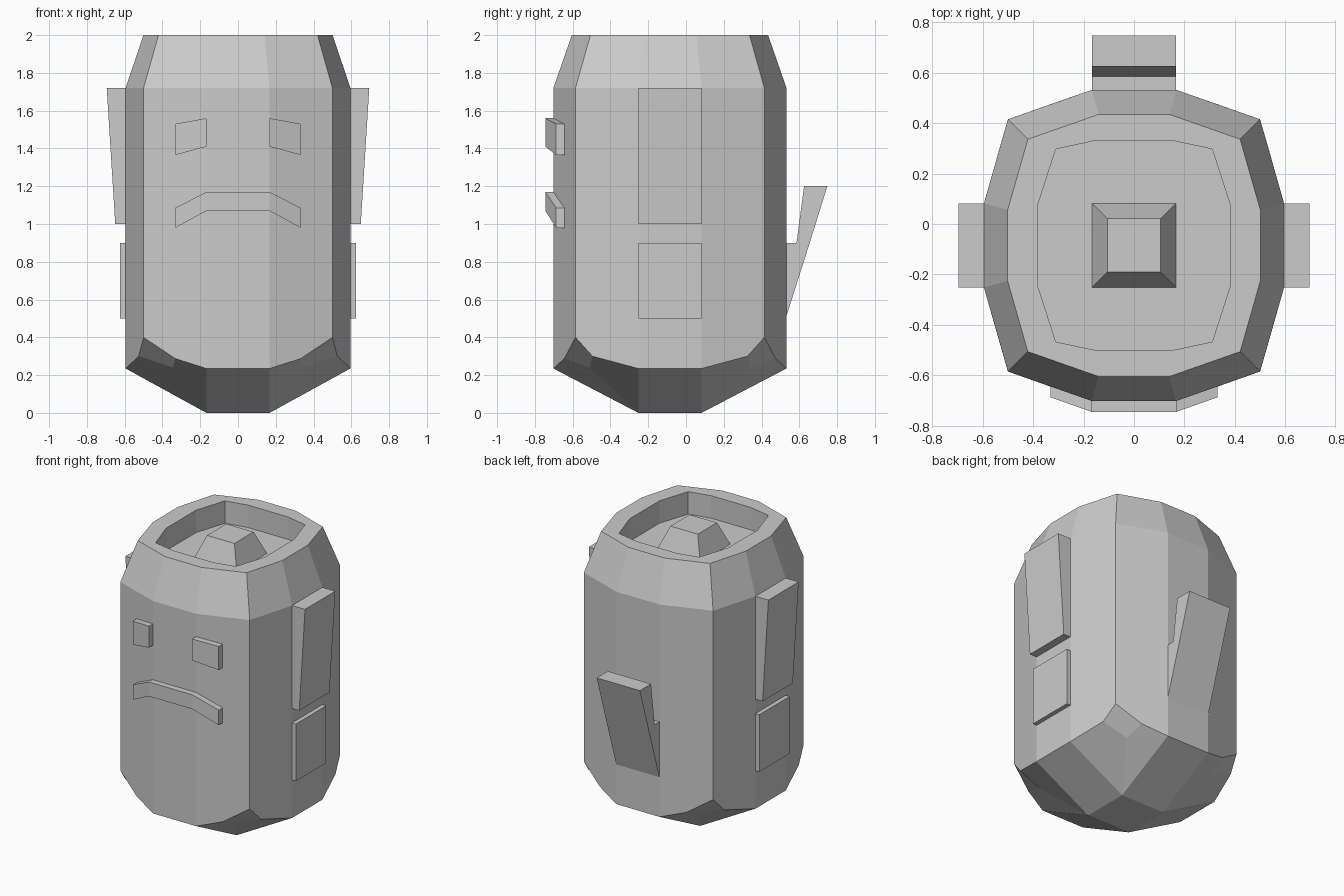
import bpy, bmesh
from mathutils import Vector

cube = bpy.data.objects.get("Cube")
if cube:
    bpy.data.objects.remove(cube, do_unlink=True)

grey = bpy.data.materials.new("plain_grey")
grey.use_nodes = True
grey.diffuse_color = (0.6, 0.6, 0.6, 1)
grey.node_tree.nodes["Principled BSDF"].inputs["Base Color"].default_value = (0.6, 0.6, 0.6, 1)

CY = -0.085   # body axis in y
W = 0.167     # half width of the centre panels


def finish(name, bm):
    bmesh.ops.remove_doubles(bm, verts=bm.verts, dist=0.0005)
    bmesh.ops.recalc_face_normals(bm, faces=bm.faces)
    mesh = bpy.data.meshes.new(name)
    bm.to_mesh(mesh)
    bm.free()
    mesh.materials.append(grey)
    obj = bpy.data.objects.new(name, mesh)
    bpy.context.collection.objects.link(obj)
    return obj


def loft(name, first, second):
    """Closed solid between two outlines with matching points."""
    bm = bmesh.new()
    a = [bm.verts.new(p) for p in first]
    b = [bm.verts.new(p) for p in second]
    bm.faces.new(a)
    bm.faces.new(b)
    for i in range(len(a)):
        j = (i + 1) % len(a)
        bm.faces.new((a[i], a[j], b[j], b[i]))
    return finish(name, bm)


def square(half, z):
    return [(x * half, CY + y * half, z) for x, y in ((-1, -1), (1, -1), (1, 1), (-1, 1))]


# Body: one quarter of each ring, mirrored in x and y
def ring(edge, corner, side, z):
    """Quarter ring from the y axis round to the x axis."""
    plan = [(0, edge[1]), edge, corner, side, (side[0], 0)]
    return [(x, y, z) for x, y in plan]


outer = ((W, 0.617), (0.5, 0.5), (0.595, W))
shoulder = ring(*outer, 1.72)
rim = ring(*[(x * 0.842, y * 0.842) for x, y in outer], 2.0)
lip = ((0.155, 0.415), (0.31, 0.382), (0.38, 0.165))
inner = ring(*lip, 2.0)
floor = ring(*lip, 1.843)

edge_low, side_low = (W, 0.617, 0.235), (0.595, W, 0.235)
front_mid, side_mid = (0, 0.617, 0.235), (0.595, 0, 0.235)
corner = (0.5, 0.5, 0.40)
cut_a, cut_b, cut_c = (0.333, 0.559, 0.288), (0.526, 0.41, 0.30), (0.345, 0.425, 0.24)
base = (W, W, 0)

quarter = [
    [front_mid, edge_low, shoulder[1], shoulder[0]],
    [edge_low, cut_a, corner, shoulder[2], shoulder[1]],
    [corner, cut_b, side_low, shoulder[3], shoulder[2]],
    [side_low, side_mid, shoulder[4], shoulder[3]],
    [corner, cut_a, cut_c, cut_b],
    [cut_a, edge_low, base, cut_c],
    [cut_b, cut_c, base, side_low],
    [front_mid, (0, W, 0), base, edge_low],
    [side_low, base, (W, 0, 0), side_mid],
    [base, (0, W, 0), (0, 0, 0), (W, 0, 0)],
    floor + [(0, 0, 1.843)],
]
for low, high in ((shoulder, rim), (rim, inner), (inner, floor)):
    quarter += [[low[i], low[i + 1], high[i + 1], high[i]] for i in range(4)]

bm = bmesh.new()
for sx in (-1, 1):
    for sy in (-1, 1):
        for face in quarter:
            bm.faces.new([bm.verts.new((x * sx, CY + y * sy, z)) for x, y, z in face])
bmesh.ops.remove_doubles(bm, verts=bm.verts, dist=0.0005)
bmesh.ops.dissolve_limit(bm, angle_limit=0.005, verts=bm.verts, edges=bm.edges)
finish("body", bm)

# Blunt pyramid knob in the top recess
loft("top_knob", square(W, 1.843), square(0.106, 2.0))


# Face parts follow the bent front wall
def face_part(name, outline):
    def wall(x, out):
        return -0.702 + max(0, abs(x) - W) * 0.351 - out
    return [Vector((x, wall(x, -0.002), z)) for x, z in outline], \
           [Vector((x, wall(x, 0.043), z)) for x, z in outline]


for side, s in (("left", 1), ("right", -1)):
    eye = [(s * W, 1.41), (s * W, 1.56), (s * 0.332, 1.53), (s * 0.332, 1.365)]
    loft(side + "_eye", *face_part("eye", eye))

    # Side panels: a tapered upper one and a thin lower one
    for name, z0, z1, x0, x1 in (("upper", 1.0, 1.72, 0.65, 0.695),
                                 ("lower", 0.5, 0.9, 0.625, 0.625)):
        profile = [(0.59, z0), (x0, z0), (x1, z1), (0.59, z1)]
        loft(f"{side}_{name}_panel",
             [(s * x, CY - W, z) for x, z in profile],
             [(s * x, CY + W, z) for x, z in profile])

# Frowning mouth in three straight pieces, joined in one solid
top = [(-0.332, 1.085), (-W, 1.17), (W, 1.17), (0.332, 1.085)]
bottom = [(-0.332, 0.98), (-W, 1.07), (W, 1.07), (0.332, 0.98)]
back_top, front_top = face_part("mouth", top)
back_low, front_low = face_part("mouth", bottom)
bm = bmesh.new()
sections = [[bm.verts.new(p) for p in s] for s in zip(back_top, front_top, front_low, back_low)]
for a, b in zip(sections, sections[1:]):
    for i in range(4):
        j = (i + 1) % 4
        bm.faces.new((a[i], a[j], b[j], b[i]))
bm.faces.new(sections[0])
bm.faces.new(sections[-1])
finish("mouth", bm)

# Upturned tail on the back
tail = [(0.528, 0.5), (0.655, 0.9), (0.748, 1.2), (0.625, 1.2), (0.585, 0.9), (0.528, 0.9)]
loft("tail", [(-W, y, z) for y, z in tail], [(W, y, z) for y, z in tail])
